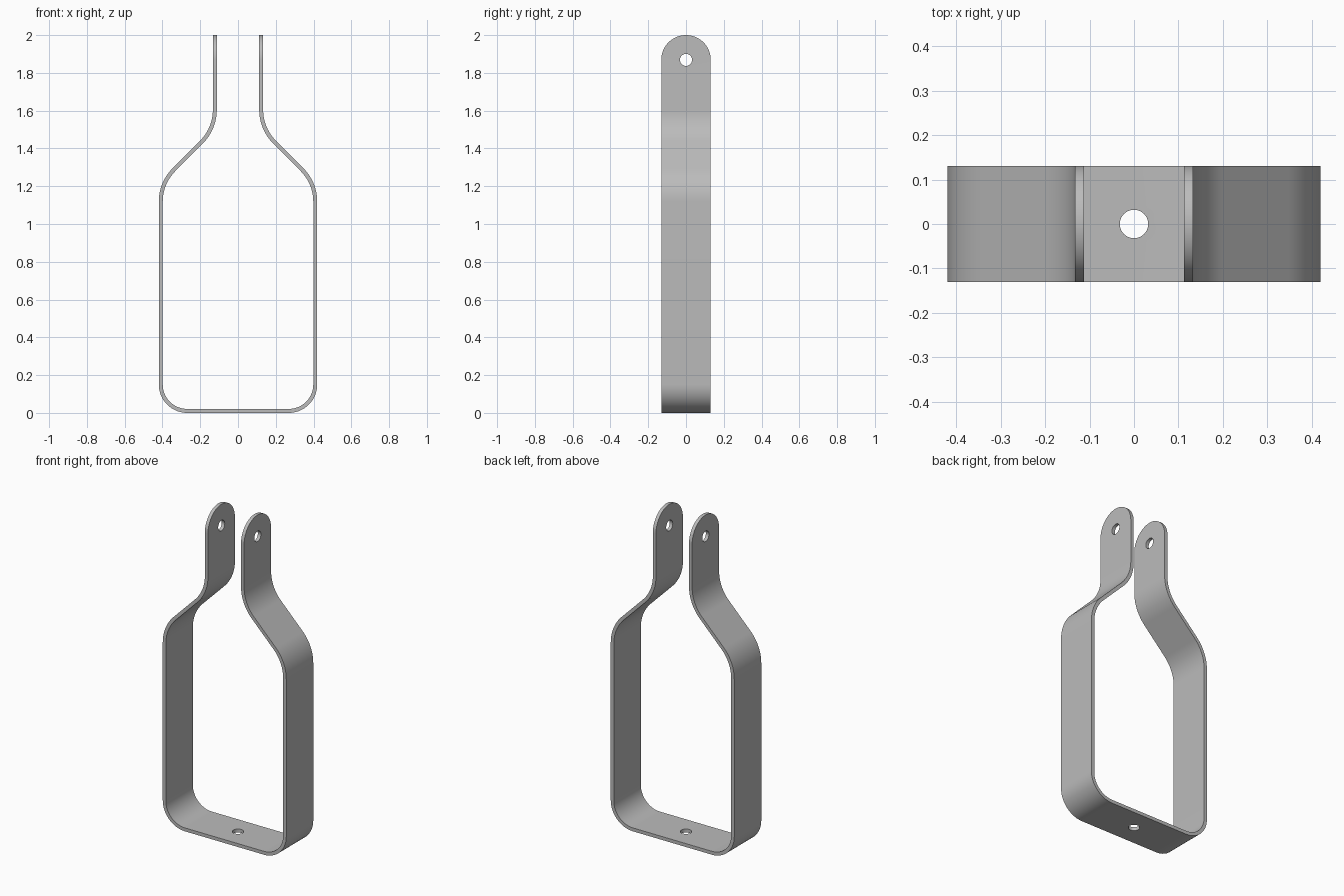
import bpy, bmesh, math
from mathutils import Vector, Matrix

cube = bpy.data.objects.get("Cube")
if cube:
    bpy.data.objects.remove(cube, do_unlink=True)

THICK = 0.021        # strap thickness
HALF_W = 0.131       # half the strap depth
HOLE_R = 0.032
EAR_Z = 2.0 - HALF_W # centre of the rounded ear ends

steel = bpy.data.materials.new("grey_steel")
steel.use_nodes = True
steel.diffuse_color = (0.5, 0.5, 0.5, 1)
steel.node_tree.nodes["Principled BSDF"].inputs["Base Color"].default_value = (0.5, 0.5, 0.5, 1)


def make_object(name, bm):
    bmesh.ops.recalc_face_normals(bm, faces=bm.faces)
    mesh = bpy.data.meshes.new(name)
    bm.to_mesh(mesh)
    bm.free()
    mesh.materials.append(steel)
    obj = bpy.data.objects.new(name, mesh)
    bpy.context.collection.objects.link(obj)
    return obj


def fillet(before, corner, after, radius, steps=14):
    """Arc points that round one corner of a path."""
    u, v = (before - corner).normalized(), (after - corner).normalized()
    half = u.angle(v) / 2
    centre = corner + (u + v).normalized() * radius / math.sin(half)
    start = corner + u * radius / math.tan(half) - centre
    end = corner + v * radius / math.tan(half) - centre
    sweep = start.angle(end)
    return [centre + (start * math.sin(sweep * (1 - i / steps)) + end * math.sin(sweep * i / steps))
            / math.sin(sweep) for i in range(steps + 1)]


def prism(name, points, axis_vec):
    """Closed outline extruded along a vector."""
    bm = bmesh.new()
    face = bm.faces.new([bm.verts.new(p) for p in points])
    out = bmesh.ops.extrude_face_region(bm, geom=[face])
    bmesh.ops.translate(bm, vec=axis_vec,
                        verts=[g for g in out["geom"] if isinstance(g, bmesh.types.BMVert)])
    return make_object(name, bm)


def cylinder(name, location, rotation):
    bm = bmesh.new()
    bmesh.ops.create_cone(bm, cap_ends=True, segments=40, radius1=HOLE_R, radius2=HOLE_R, depth=1.0,
                          matrix=Matrix.Translation(location) @ rotation)
    return make_object(name, bm)


def cut(target, cutter, operation):
    mod = target.modifiers.new(cutter.name, 'BOOLEAN')
    mod.object, mod.operation, mod.solver = cutter, operation, 'EXACT'
    bpy.context.view_layer.objects.active = target
    bpy.ops.object.modifier_apply(modifier=mod.name)
    bpy.data.objects.remove(cutter, do_unlink=True)


# Centre line of the bent strap, one half then mirrored
t = THICK / 2
corners = [Vector(p) for p in ((0, t), (0.409, t), (0.409, 1.217), (0.1228, 1.505), (0.1228, 2.1))]
half_path = []
for i, radius in enumerate((0.14, 0.24, 0.24), start=1):
    half_path += fillet(corners[i - 1], corners[i], corners[i + 1], radius)
half_path.append(corners[-1])
path = [Vector((-p.x, p.y)) for p in reversed(half_path)] + half_path

# Strap: rectangular section swept along the path
bm = bmesh.new()
rings = []
for i, p in enumerate(path):
    a = (p - path[max(i - 1, 0)]).normalized()
    b = (path[min(i + 1, len(path) - 1)] - p).normalized()
    tangent = (a + b).normalized()
    n = Vector((-tangent.y, tangent.x)) * t
    rings.append([bm.verts.new((p.x + s * n.x, y, p.y + s * n.y))
                  for s, y in ((1, -0.2), (1, 0.2), (-1, 0.2), (-1, -0.2))])
for r, q in zip(rings, rings[1:]):
    for k in range(4):
        bm.faces.new((r[k], r[(k + 1) % 4], q[(k + 1) % 4], q[k]))
bm.faces.new(rings[0])
bm.faces.new(rings[-1])
strap = make_object("hanger_strap", bm)

# Trim to width and round the ear ends
steps = 40
outline = [(-1, HALF_W, -0.2)]
outline += [(-1, HALF_W * math.cos(math.pi * i / steps), EAR_Z + HALF_W * math.sin(math.pi * i / steps))
            for i in range(steps + 1)]
outline.append((-1, -HALF_W, -0.2))
cut(strap, prism("side_outline", outline, (2, 0, 0)), 'INTERSECT')

# Bolt holes through the ears and the base
cut(strap, cylinder("ear_hole", (0, 0, EAR_Z), Matrix.Rotation(math.pi / 2, 4, 'Y')), 'DIFFERENCE')
cut(strap, cylinder("base_hole", (0, 0, 0), Matrix.Identity(4)), 'DIFFERENCE')

bpy.ops.object.select_all(action='DESELECT')
strap.select_set(True)
bpy.context.view_layer.objects.active = strap
bpy.ops.object.shade_smooth_by_angle(angle=math.radians(30))
